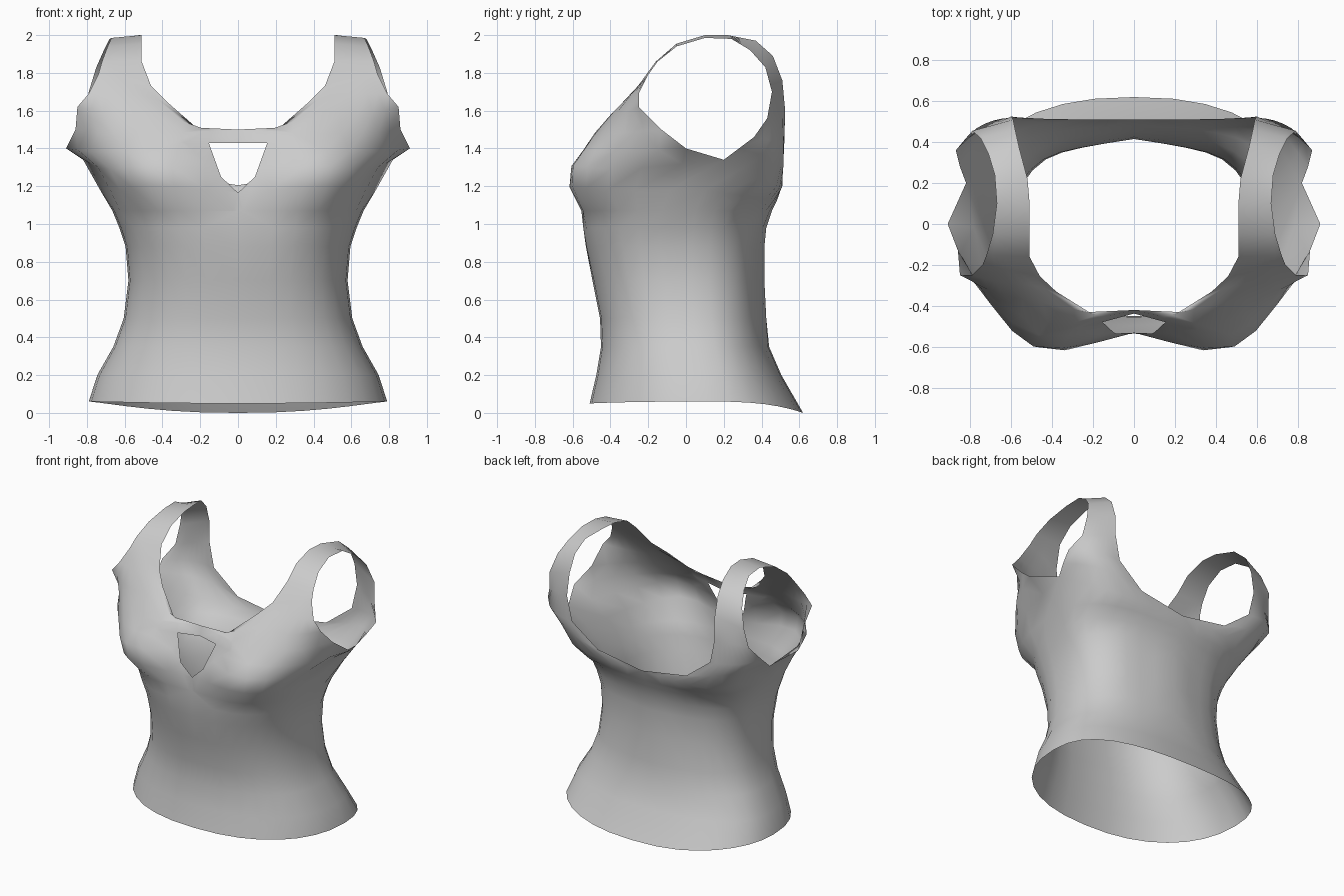
import bpy, bmesh, math
from mathutils import Vector

if "Cube" in bpy.data.objects:
    bpy.data.objects.remove(bpy.data.objects["Cube"])

COLS = 8  # columns per quarter of the garment


def resample(pts):
    """Smooth curve through a few points, sampled at COLS + 1 places."""
    p = [Vector(q) for q in pts]
    p = [2 * p[0] - p[1]] + p + [2 * p[-1] - p[-2]]
    out = []
    for i in range(COLS + 1):
        s = i / COLS * (len(p) - 3)
        k = min(int(s), len(p) - 4)
        t = s - k
        a, b, c, d = p[k:k + 4]
        out.append(0.5 * (2 * b + (c - a) * t + (2 * a - 5 * b + 4 * c - d) * t * t
                          + (3 * b - a - 3 * c + d) * t ** 3))
    return out


def quarter(z, w, y, mid, e, drop=0.0, dip=0.0, dent=0.0):
    """Rounded quarter section from the centre line to the side seam."""
    out = []
    for i in range(COLS + 1):
        a = i / COLS * math.pi / 2
        c = max(0.0, math.cos(a))
        x = w * math.sin(a) ** e
        yy = mid + (y - mid) * c ** e + dip * max(0, 1 - x / 0.36)
        if x < 0.42:
            yy -= dent * math.sin(math.pi * x / 0.42)
        out.append(Vector((x, yy, z - drop * c ** 2.5)))
    return out


# waist and hem: height, half width, front depth, back depth, side seam depth,
# front roundness, hollow between the bust, dent beside the spine
body = [(0.06, 0.79, -0.51, 0.62, 0.11, 0.88, 0, 0), (0.2, 0.745, -0.475, 0.505, 0.09, 0.86, 0, 0),
        (0.35, 0.66, -0.45, 0.44, 0.06, 0.82, 0, 0), (0.5, 0.605, -0.455, 0.425, 0.04, 0.8, 0, 0.01),
        (0.7, 0.58, -0.495, 0.415, 0.03, 0.78, 0, 0.018),
        (0.88, 0.595, -0.54, 0.415, 0.03, 0.76, 0.01, 0.018),
        (0.98, 0.628, -0.57, 0.425, 0.04, 0.76, 0.035, 0.012),
        (1.07, 0.665, -0.59, 0.455, 0.05, 0.78, 0.055, 0.005)]

# chest, each row running from the neckline to the armhole
chest = [
    [(0, -.53, 1.17), (.43, -.615, 1.20), (.645, -.37, 1.18), (.73, .10, 1.18)],
    [(0, -.49, 1.28), (.45, -.61, 1.31), (.70, -.35, 1.29), (.82, .20, 1.34)],
    [(0, -.45, 1.38), (.42, -.55, 1.39), (.73, -.36, 1.38), (.91, .00, 1.40)],
    [(0, -.42, 1.50), (.38, -.485, 1.48), (.69, -.37, 1.48), (.86, -.13, 1.50)],
    [(.22, -.43, 1.51), (.42, -.39, 1.59), (.66, -.34, 1.58), (.85, -.25, 1.62)],
    [(.38, -.33, 1.65), (.51, -.30, 1.68), (.65, -.285, 1.69), (.79, -.25, 1.69)]]

# shoulder strap, inner and outer edge
strap = [[(.46, -.255, 1.73), (.74, -.20, 1.79)], [(.51, -.16, 1.86), (.72, -.15, 1.86)],
         [(.51, -.05, 1.955), (.69, -.05, 1.94)], [(.51, .10, 2.00), (.67, .10, 1.985)],
         [(.52, .22, 2.00), (.68, .24, 1.98)], [(.56, .37, 1.97), (.71, .34, 1.92)],
         [(.58, .46, 1.89), (.75, .42, 1.83)], [(.59, .51, 1.76), (.79, .455, 1.70)],
         [(.60, .525, 1.60), (.81, .43, 1.56)]]

# upper back, from the strap down to the waist
back = [
    [(.56, .52, 1.42), (.67, .51, 1.43), (.78, .46, 1.44), (.87, .36, 1.46)],
    [(.36, .51, 1.265), (.54, .51, 1.31), (.72, .44, 1.35), (.85, .28, 1.40)],
    [(0, .51, 1.205), (.33, .50, 1.19), (.64, .43, 1.22), (.82, .20, 1.34)],
    [(0, .48, 1.12), (.36, .455, 1.13), (.61, .36, 1.14), (.73, .10, 1.18)]]

rows = [quarter(z, w, f, m, e, 0.01 if z < 0.1 else 0, d) for z, w, f, b, m, e, d, s in body]
rows += [resample(r) for r in chest + strap + back]
rows += [quarter(z, w, b, m, 0.86, 0.06 if z < 0.1 else 0, 0, s)
         for z, w, f, b, m, e, d, s in reversed(body)]

# one continuous sheet: front hem, over the shoulder, back hem
bm = bmesh.new()
grid = [[bm.verts.new(p) for p in r] for r in rows]
for r0, r1 in zip(grid, grid[1:]):
    for j in range(COLS):
        bm.faces.new((r0[j], r0[j + 1], r1[j + 1], r1[j]))
bmesh.ops.remove_doubles(bm, verts=bm.verts, dist=0.0005)

# keyhole opening under the front neckline
corners = [(0, 1.165), (.09, 1.25), (.155, 1.43), (0, 1.43)]
sides = []
for (x0, z0), (x1, z1) in zip(corners, corners[1:]):
    sides.append((Vector((x0, 0, z0)), Vector((z1 - z0, 0, x0 - x1)).normalized()))


def near_keyhole(f):
    c = f.calc_center_median()
    return c.y < -0.3 and c.x < 0.3 and 1.05 < c.z < 1.56


for co, no in sides:
    faces = [f for f in bm.faces if near_keyhole(f)]
    geom = faces + list({e for f in faces for e in f.edges}) + list({v for f in faces for v in f.verts})
    bmesh.ops.bisect_plane(bm, geom=geom, dist=1e-5, plane_co=co, plane_no=no)
hole = [f for f in bm.faces if near_keyhole(f)
        and all((f.calc_center_median() - co).dot(no) < 0 for co, no in sides)]
bmesh.ops.delete(bm, geom=hole, context='FACES')

# mirrored left half
half = bm.verts[:] + bm.edges[:] + bm.faces[:]
bmesh.ops.mirror(bm, geom=half, axis='X', merge_dist=0.0005)
bmesh.ops.remove_doubles(bm, verts=bm.verts, dist=0.0005)
bmesh.ops.recalc_face_normals(bm, faces=bm.faces)
if sum(f.normal.dot(f.calc_center_median() * Vector((1, 1, 0))) for f in bm.faces) < 0:
    bmesh.ops.reverse_faces(bm, faces=bm.faces)
for f in bm.faces:
    f.smooth = True

mesh = bpy.data.meshes.new("tank_top")
bm.to_mesh(mesh)
bm.free()
top = bpy.data.objects.new("tank_top", mesh)
bpy.context.collection.objects.link(top)
grey = bpy.data.materials.new("light grey cloth")
grey.diffuse_color = (0.6, 0.6, 0.6, 1)
grey.use_nodes = True
grey.node_tree.nodes["Principled BSDF"].inputs["Base Color"].default_value = grey.diffuse_color
mesh.materials.append(grey)
